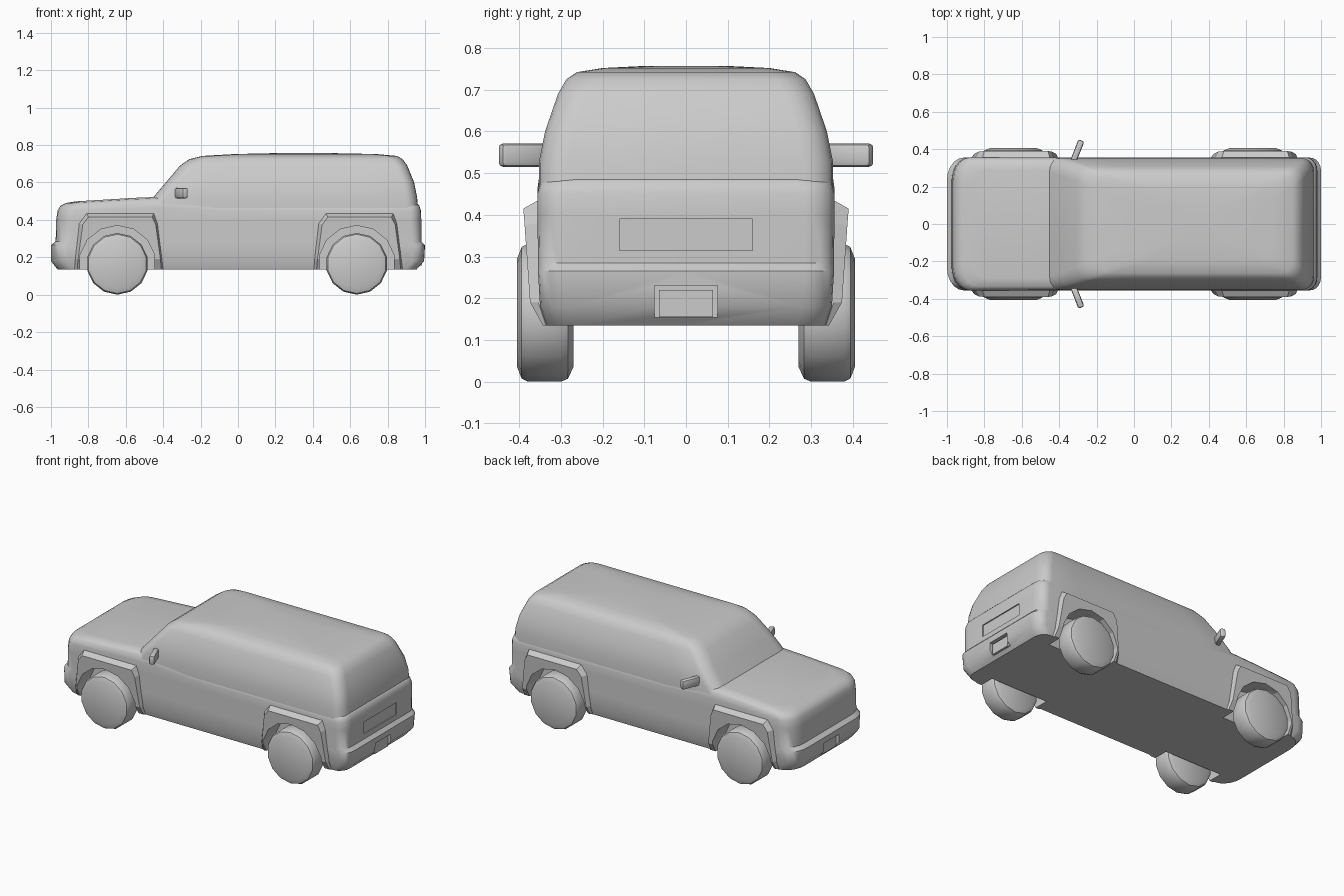
import bpy, bmesh, math
from mathutils import Matrix, Vector

if "Cube" in bpy.data.objects:
    bpy.data.objects.remove(bpy.data.objects["Cube"])

WHEELS_X = (-0.645, 0.635)


def finish(bm, name, angle=None):
    bmesh.ops.recalc_face_normals(bm, faces=bm.faces)
    me = bpy.data.meshes.new(name)
    bm.to_mesh(me)
    bm.free()
    ob = bpy.data.objects.new(name, me)
    bpy.context.collection.objects.link(ob)
    if angle:
        smooth(ob, angle)
    return ob


def activate(ob):
    bpy.ops.object.select_all(action='DESELECT')
    ob.select_set(True)
    bpy.context.view_layer.objects.active = ob


def smooth(ob, angle):
    activate(ob)
    bpy.ops.object.shade_smooth_by_angle(angle=math.radians(angle))


def cut(ob, cutter):
    mod = ob.modifiers.new("cut", 'BOOLEAN')
    mod.operation = 'DIFFERENCE'
    mod.solver = 'EXACT'
    mod.object = cutter
    activate(ob)
    bpy.ops.object.modifier_apply(modifier=mod.name)


def add_box(bm, lo, hi):
    lo, hi = Vector(lo), Vector(hi)
    m = Matrix.Translation((lo + hi) / 2) @ Matrix.Diagonal((*(hi - lo), 1))
    return bmesh.ops.create_cube(bm, size=1, matrix=m)["verts"]


def half_ring(xf, xb, hw, front, rear, steps=5, sides=7):
    """Half of a rounded rectangle in plan, from front centre to rear centre."""
    pts = [(xf, 0)]
    for i in range(steps + 1):
        a = i / steps * math.pi / 2
        pts.append((xf + front[0] * (1 - math.sin(a)), hw - front[1] * (1 - math.cos(a))))
    pts[1:] = pts[:0:-1]
    x0, x1 = xf + front[0], xb - rear[0]
    pts += [(x0 + (x1 - x0) * i / sides, hw) for i in range(1, sides)]
    for i in range(steps + 1):
        a = i / steps * math.pi / 2
        pts.append((x1 + rear[0] * math.sin(a), hw - rear[1] * (1 - math.cos(a))))
    return pts + [(xb, 0)]


def front_sorted(pts):
    # keep the front corner running outward from the centre line
    head = sorted(pts[1:7], key=lambda p: p[1])
    return [pts[0]] + head + pts[7:]


def loft(name, levels, front, rear, lift=lambda x, k: 0):
    bm = bmesh.new()
    rings = []
    for z, xf, xb, hw, k in levels:
        half = front_sorted(half_ring(xf, xb, hw, front, rear))
        full = half + [(x, -y) for x, y in half[-2:0:-1]]
        rings.append([bm.verts.new((x, y, z + lift(x, k))) for x, y in full])
    n = len(rings[0])
    for a, b in zip(rings, rings[1:]):
        for i in range(n):
            j = (i + 1) % n
            bm.faces.new((a[i], a[j], b[j], b[i]))
    for r in (rings[0], rings[-1]):
        for i in range(n // 2):
            quad = [r[i], r[i + 1], r[(n - i - 1) % n], r[(n - i) % n]]
            bm.faces.new(list(dict.fromkeys(quad)))
    return finish(bm, name)


# Lower body with bumpers and sloping bonnet
def bonnet_rise(x, k):
    return 0 if x > -0.2 else k * 0.06 * min(max(x + 0.9, 0), 0.5)


body = loft("lower_body", [
    (0.135, -0.965, 0.955, 0.335, 0), (0.18, -1, 0.995, 0.35, 0),
    (0.265, -1, 1, 0.355, 0), (0.285, -0.975, 0.98, 0.355, 0),
    (0.40, -0.972, 0.98, 0.356, 0), (0.45, -0.965, 0.978, 0.356, 0.5),
    (0.475, -0.95, 0.97, 0.35, 1), (0.49, -0.92, 0.955, 0.335, 1),
    (0.497, -0.87, 0.90, 0.29, 1)], (0.09, 0.12), (0.06, 0.07), bonnet_rise)

# Cabin and roof
cabin = loft("cabin", [
    (0.44, -0.52, 0.965, 0.353, 0), (0.525, -0.45, 0.957, 0.353, 0),
    (0.60, -0.386, 0.942, 0.338, 0), (0.69, -0.31, 0.905, 0.307, 0),
    (0.725, -0.26, 0.88, 0.287, 0), (0.742, -0.19, 0.85, 0.262, 0),
    (0.752, -0.02, 0.74, 0.2, 0), (0.757, 0.2, 0.5, 0.1, 0)],
    (0.07, 0.08), (0.06, 0.07))
smooth(cabin, 50)

# Wheel arch cutter
bm = bmesh.new()
for x in WHEELS_X:
    for s in (-1, 1):
        m = Matrix.Translation((x, s * 0.38, 0.165)) @ Matrix.Rotation(math.pi / 2, 4, 'X')
        bmesh.ops.create_cone(bm, cap_ends=True, segments=14, radius1=0.205,
                              radius2=0.205, depth=0.26, matrix=m)
arches = finish(bm, "arch_cutter")
arches.hide_render = True

# Recesses: number plate pockets and tailgate panel
bm = bmesh.new()
for s in (-1, 1):
    xs = sorted((s * 0.972, s * 1.1))
    add_box(bm, (xs[0], -0.075, 0.10), (xs[1], 0.075, 0.23))
add_box(bm, (0.973, -0.16, 0.315), (1.1, 0.16, 0.39))
pockets = finish(bm, "pocket_cutter")
pockets.hide_render = True

cut(body, arches)
cut(body, pockets)
smooth(body, 40)

# Number plates
for name, s in (("front_plate", -1), ("rear_plate", 1)):
    bm = bmesh.new()
    xs = sorted((s * 0.95, s * 0.985))
    add_box(bm, (xs[0], -0.065, 0.155), (xs[1], 0.065, 0.22))
    finish(bm, name)

# Fender flares: left x, right x, z pairs; lip also has y
BASE = [(-0.229, 0.245, 0.135), (-0.225, 0.238, 0.19), (-0.205, 0.215, 0.38), (-0.165, 0.195, 0.435)]
LIP = [(-0.215, 0.235, 0.135, 0.343), (-0.21, 0.23, 0.19, 0.374),
       (-0.185, 0.205, 0.375, 0.387), (-0.155, 0.185, 0.415, 0.39)]
for name, cx in zip(("front_flare", "rear_flare"), WHEELS_X):
    bm = bmesh.new()
    for s in (-1, 1):
        rings = []
        for rows in ([(*b, 0.32) for b in BASE], [(*b, 0.354 if b[2] > .15 else .336) for b in BASE], LIP):
            pts = [(l, z, y) for l, r, z, y in rows] + [(r, z, y) for l, r, z, y in rows[::-1]]
            rings.append([bm.verts.new((cx + x, s * y, z)) for x, z, y in pts])
        for a, b in zip(rings, rings[1:]):
            for i in range(8):
                j = (i + 1) % 8
                bm.faces.new((a[i], a[j], b[j], b[i]))
        for r in (rings[0], rings[-1]):
            for i in range(3):
                bm.faces.new((r[i], r[i + 1], r[6 - i], r[7 - i]))
    flare = finish(bm, name)
    cut(flare, arches)

for helper in (arches, pockets):
    bpy.data.objects.remove(helper)

# Wheels: radius, y profile revolved around the axle
PROFILE = [(0.13, 0.27), (0.158, 0.283), (0.165, 0.30), (0.165, 0.38), (0.158, 0.394), (0.13, 0.405)]
for fr, cx in zip(("front", "rear"), WHEELS_X):
    for side, s in (("right", -1), ("left", 1)):
        bm = bmesh.new()
        rings = [[bm.verts.new((cx + r * math.sin(i * math.tau / 14), s * y,
                                0.165 - r * math.cos(i * math.tau / 14)))
                  for i in range(14)] for r, y in PROFILE]
        for a, b in zip(rings, rings[1:]):
            for i in range(14):
                j = (i + 1) % 14
                bm.faces.new((a[i], a[j], b[j], b[i]))
        bm.faces.new(rings[0])
        bm.faces.new(rings[-1])
        finish(bm, f"{fr}_{side}_wheel", 40)

# Door mirrors, swept back
for side, s in (("right", -1), ("left", 1)):
    bm = bmesh.new()
    add_box(bm, (-0.017, -0.06, -0.028), (0.017, 0.06, 0.028))
    bmesh.ops.bevel(bm, geom=bm.edges[:], offset=0.011, segments=2, affect='EDGES', profile=0.5)
    m = Matrix.Translation((-0.303, s * 0.391, 0.543)) @ Matrix.Rotation(-s * 0.38, 4, 'Z')
    bmesh.ops.transform(bm, matrix=m, verts=bm.verts)
    finish(bm, f"{side}_mirror", 40)
